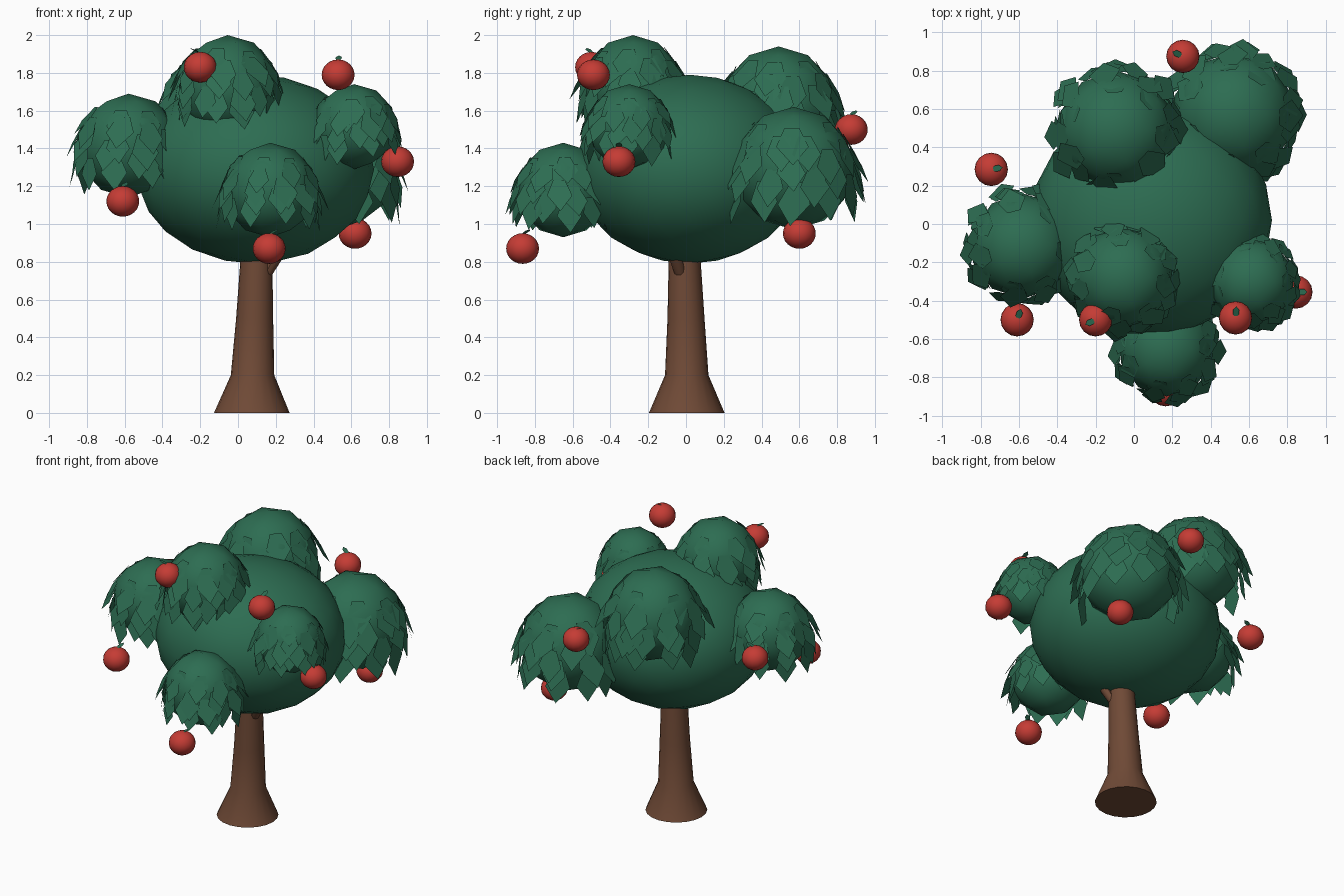
import bpy, bmesh, math, random
from mathutils import Vector, Matrix

if "Cube" in bpy.data.objects:
    bpy.data.objects.remove(bpy.data.objects["Cube"])

random.seed(7)


def material(name, color):
    m = bpy.data.materials.new(name)
    m.diffuse_color = (*color, 1)
    m.use_nodes = True
    m.node_tree.nodes["Principled BSDF"].inputs["Base Color"].default_value = m.diffuse_color
    return m


GREEN = material("leaf green", (0.026, 0.152, 0.084))
RED = material("apple red", (0.56, 0.045, 0.035))
BROWN = material("bark brown", (0.16, 0.068, 0.037))


def add_object(name, bm, mat, smooth=None):
    mesh = bpy.data.meshes.new(name)
    bm.to_mesh(mesh)
    bm.free()
    mesh.materials.append(mat)
    ob = bpy.data.objects.new(name, mesh)
    bpy.context.collection.objects.link(ob)
    if smooth:
        bpy.ops.object.select_all(action='DESELECT')
        ob.select_set(True)
        bpy.context.view_layer.objects.active = ob
        bpy.ops.object.shade_smooth_by_angle(angle=math.radians(smooth))
    return ob


def placed(center, scale):
    return Matrix.Translation(center) @ Matrix.Diagonal((*scale, 1))


def tube(name, rings, sides, mat):
    """Capped tube through (center, radius) rings lying flat."""
    bm = bmesh.new()
    loops = []
    for (x, y, z), r in rings:
        loops.append([bm.verts.new((x + r * math.cos(2 * math.pi * i / sides),
                                    y + r * math.sin(2 * math.pi * i / sides), z))
                      for i in range(sides)])
    for a, b in zip(loops, loops[1:]):
        for i in range(sides):
            j = (i + 1) % sides
            bm.faces.new((a[i], a[j], b[j], b[i]))
    bm.faces.new(loops[0][::-1])
    bm.faces.new(loops[-1])
    return add_object(name, bm, mat, 40)


def ball(name, center, scale, detail):
    bm = bmesh.new()
    bmesh.ops.create_icosphere(bm, subdivisions=detail, radius=1, matrix=placed(center, scale))
    return add_object(name, bm, GREEN, 80)


def leaf_rings(name, center, r, rz):
    """Rows of pointed leaves: upper rows half sunk, lower rows flaring and hanging."""
    bm = bmesh.new()
    # polar angle, leaf count, outward lean
    rows = [(44, 7, -0.26), (59, 9, -0.1), (74, 10, 0.1), (88, 11, 0.2), (100, 10, 0.3)]
    for row, (polar, count, lean) in enumerate(rows):
        for i in range(count):
            p = math.radians(polar + random.uniform(-5, 5))
            a = 2 * math.pi * (i + 0.5 * (row % 2) + random.uniform(-0.2, 0.2)) / count
            out = Vector((math.sin(p) * math.cos(a), math.sin(p) * math.sin(a), math.cos(p)))
            down = Vector((math.cos(p) * math.cos(a), math.cos(p) * math.sin(a), -math.sin(p)))
            side = out.cross(down).normalized()
            along = (down + out * (lean + random.uniform(-0.08, 0.12))
                     + side * random.uniform(-0.2, 0.2)).normalized()
            size = r * random.uniform(0.62, 0.74)
            base = Vector(center) + Vector((out.x * r, out.y * r, out.z * rz)) * 0.98
            outline = [(-0.17, 0), (-0.37, 0.5), (0, 1), (0.37, 0.5), (0.17, 0)]
            bm.faces.new([bm.verts.new(base + (side * u + along * v) * size) for u, v in outline])
    return add_object(name, bm, GREEN)


# Trunk with flared foot, and a short branch entering the crown
tube("trunk", [((0.073, 0.004, 0), 0.2), ((0.077, 0.004, 0.2), 0.115),
               ((0.088, 0, 0.5), 0.098), ((0.097, -0.007, 0.8), 0.085),
               ((0.1, -0.007, 1.0), 0.08)], 20, BROWN)
tube("branch", [((0.15, -0.03, 0.73), 0.03), ((0.19, -0.05, 0.8), 0.035),
                ((0.28, -0.09, 0.95), 0.03)], 10, BROWN)

# Main crown
ball("crown", (0.09, 0.02, 1.29), (0.63, 0.605, 0.5), 3)

# Leafy clumps: center, horizontal radius, vertical radius
clumps = {
    "top_front": ((-0.055, -0.28, 1.73), 0.265, 0.27),
    "left": ((-0.58, -0.115, 1.415), 0.275, 0.275),
    "front": ((0.17, -0.65, 1.18), 0.25, 0.25),
    "right": ((0.615, -0.3, 1.515), 0.225, 0.225),
    "back_right": ((0.52, 0.57, 1.295), 0.325, 0.325),
    "back": ((-0.09, 0.49, 1.63), 0.31, 0.31),
}
for name, (c, r, rz) in clumps.items():
    ball(name + "_clump", c, (r, r, rz), 2)
    leaf_rings(name + "_leaves", c, r, rz)

# Apples (center, leaf turn), each with one small leaf on top
apples = [(-0.2, -0.5, 1.83, 205), (0.53, -0.49, 1.79, 85), (-0.61, -0.5, 1.12, 70),
          (0.845, -0.355, 1.33, 0), (0.62, 0.6, 0.95, 120), (0.165, -0.865, 0.87, 40),
          (0.255, 0.875, 1.5, 155), (-0.745, 0.285, 1.41, 10)]
for x, y, z, turn in apples:
    bm = bmesh.new()
    bmesh.ops.create_uvsphere(bm, u_segments=16, v_segments=12, radius=1,
                              matrix=placed((x, y, z), (0.087, 0.087, 0.081)))
    add_object("apple", bm, RED, 60)
    bm = bmesh.new()
    spin = Matrix.Translation((x, y, z + 0.075)) @ Matrix.Rotation(math.radians(turn), 4, 'Z')
    half = [(0, 0), (0.018, 0.015), (0.042, 0.016), (0.06, 0)]
    outline = half + [(u, -v) for u, v in half[2:0:-1]]
    bm.faces.new([bm.verts.new(spin @ Vector((u, v, u * 0.45))) for u, v in outline])
    add_object("apple_leaf", bm, GREEN)
